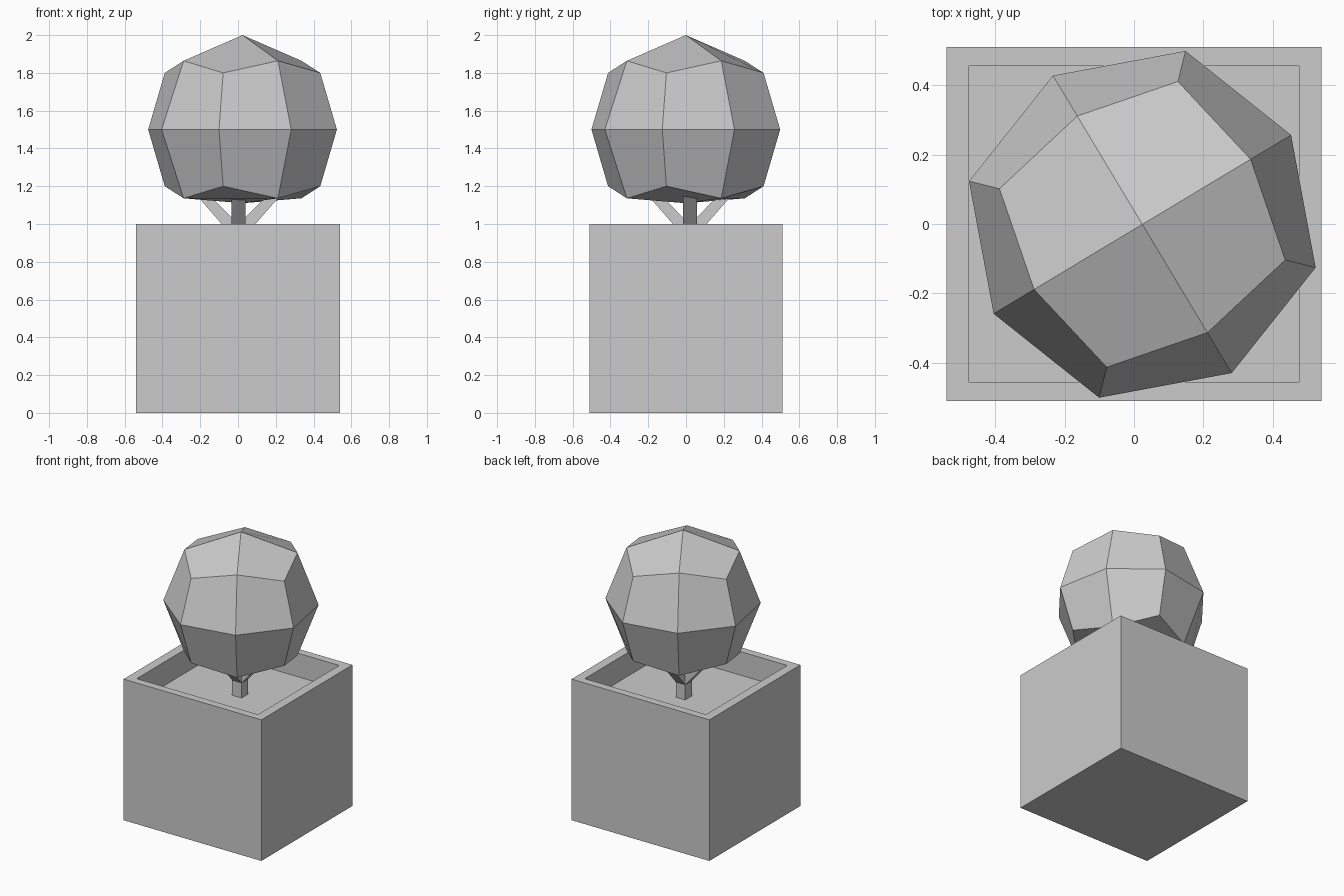
import bpy, bmesh
from math import radians
from mathutils import Matrix, Vector

if "Cube" in bpy.data.objects:
    bpy.data.objects.remove(bpy.data.objects["Cube"], do_unlink=True)

grey = bpy.data.materials.new("plain grey")
grey.use_nodes = True
grey.diffuse_color = (0.6, 0.6, 0.6, 1)
grey.node_tree.nodes["Principled BSDF"].inputs["Base Color"].default_value = grey.diffuse_color


def finish(name, bm):
    bmesh.ops.recalc_face_normals(bm, faces=bm.faces)
    mesh = bpy.data.meshes.new(name)
    bm.to_mesh(mesh)
    bm.free()
    mesh.materials.append(grey)
    obj = bpy.data.objects.new(name, mesh)
    bpy.context.collection.objects.link(obj)
    return obj


def box(bm, size, centre):
    m = Matrix.Translation(centre) @ Matrix.Diagonal((*size, 1))
    return bmesh.ops.create_cube(bm, size=1, matrix=m)["verts"]


# Planter: block with an inset top pushed down to the soil level
SOIL = 0.833
bm = bmesh.new()
box(bm, (1.08, 1.02, 1), (0, 0, 0.5))
top = max(bm.faces, key=lambda f: f.calc_center_median().z)
bmesh.ops.inset_individual(bm, faces=[top], thickness=0.06)
for v in top.verts:
    v.co.x = 0.475 if v.co.x > 0 else -0.475
    v.co.y = 0.455 if v.co.y > 0 else -0.455
inner = bmesh.ops.extrude_discrete_faces(bm, faces=[top])["faces"][0]
bmesh.ops.translate(bm, verts=inner.verts, vec=(0, 0, SOIL - 1))
finish("planter", bm)

# Trunk with four slanting branches
AXIS = Vector((0.003, 0.02, 0))
HALF = 0.037
bm = bmesh.new()
box(bm, (2 * HALF, 2 * HALF, 1.035 - SOIL), AXIS + Vector((0, 0, (1.035 + SOIL) / 2)))
for k in range(4):
    turn = Matrix.Translation(AXIS) @ Matrix.Rotation(radians(90 * k), 4, "Z")
    profile = [(HALF, 0.94), (0.22, 1.15), (0.15, 1.15), (HALF, 1.035)]
    face = bm.faces.new([bm.verts.new(turn @ Vector((r, -HALF, z))) for r, z in profile])
    side = bmesh.ops.extrude_face_region(bm, geom=[face])["geom"]
    across = turn.to_3x3() @ Vector((0, 2 * HALF, 0))
    bmesh.ops.translate(bm, verts=[g for g in side if isinstance(g, bmesh.types.BMVert)], vec=across)
finish("trunk_and_branches", bm)

# Foliage: once-divided cube, rounded, with a flattened underside
bm = bmesh.new()
bmesh.ops.create_cube(bm, size=2)
bmesh.ops.subdivide_edges(bm, edges=bm.edges[:], cuts=1, use_grid_fill=True)
reach = {1: 0.5, 2: 0.364, 3: 0.3}
for v in bm.verts:
    signs = [round(c) for c in v.co]
    v.co = Vector(signs) * reach[sum(map(abs, signs))]
    if v.co.z < -0.4:
        v.co.z = -0.39
bm.transform(Matrix.Translation((0.024, -0.001, 1.5)) @ Matrix.Rotation(radians(31), 4, "Z"))
finish("foliage", bm)
